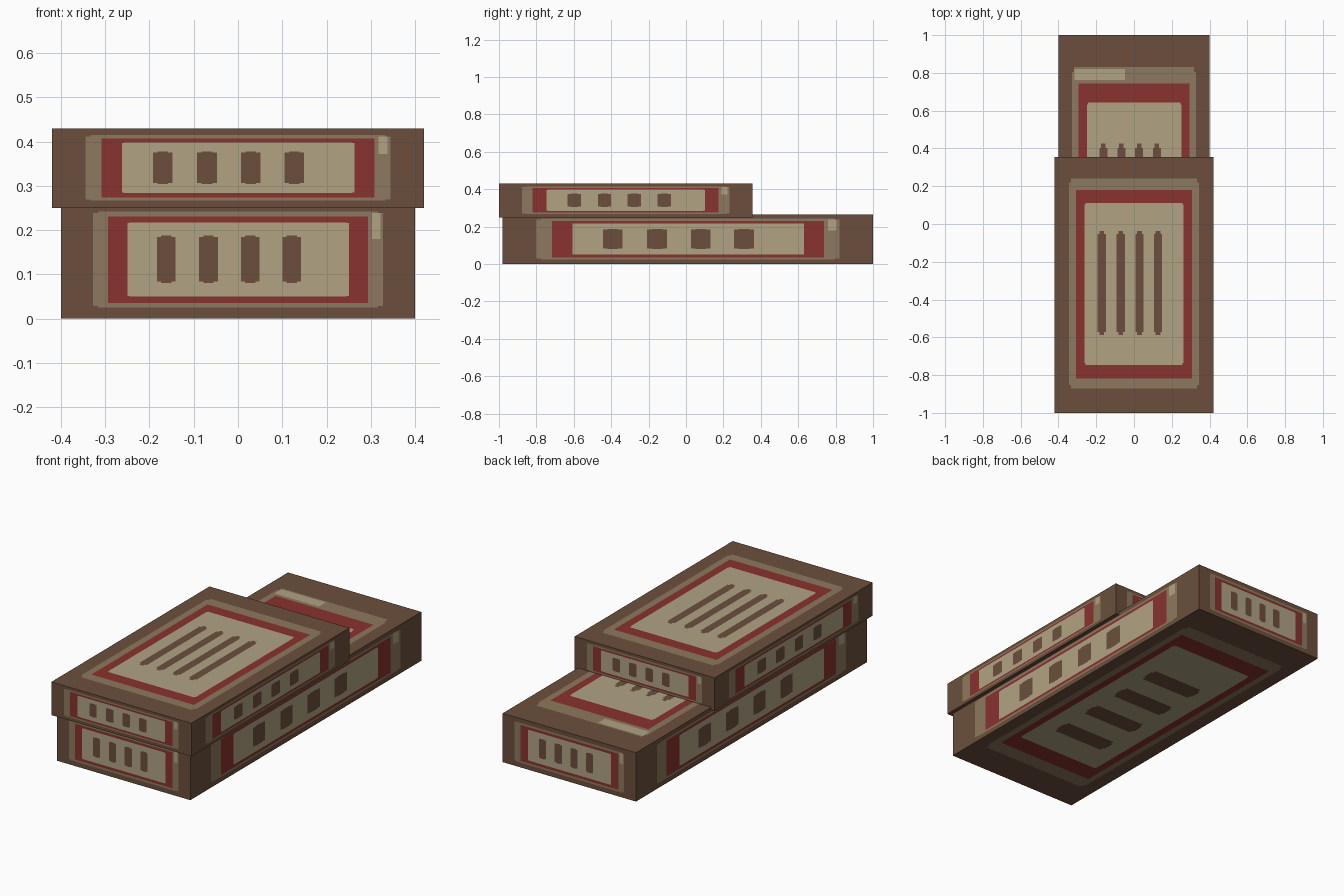
import bpy, bmesh
from mathutils import Vector

if "Cube" in bpy.data.objects:
    bpy.data.objects.remove(bpy.data.objects["Cube"])


def material(name, r, g, b):
    m = bpy.data.materials.new(name)
    m.diffuse_color = [*(((c / 255 + 0.055) / 1.055) ** 2.4 for c in (r, g, b)), 1]
    m.use_nodes = True
    m.node_tree.nodes["Principled BSDF"].inputs["Base Color"].default_value = m.diffuse_color
    return m


BROWN, TAN, RED, CREAM = range(4)
MATS = [material("brown cover", 107, 79, 60), material("tan border", 141, 121, 94),
        material("red frame", 136, 50, 46), material("cream panel", 177, 163, 132)]


def rounded(c, u0, u1, v0, v1, r):
    """Two crossed rectangles: a rectangle with notched corners."""
    return [(c, u0 + r, u1 - r, v0, v1), (c, u0, u1, v0 + r, v1 - r)]


# Painted panel shared by every face, in 0..1 face coordinates; later entries win
PANEL = rounded(TAN, 0.09, 0.91, 0.095, 0.915, 0.014)
PANEL += [(RED, 0.133, 0.867, 0.135, 0.87)]
PANEL += rounded(CREAM, 0.188, 0.813, 0.188, 0.82, 0.006)
for start in (0.271, 0.390, 0.508, 0.625):
    PANEL += rounded(BROWN, start, start + 0.053, 0.305, 0.71, 0.012)

# Worn light patches in the tan border
SIDE_WEAR = [(CREAM, 0.878, 0.902, 0.68, 0.9)]
TOP_WEAR = [(CREAM, 0.105, 0.44, 0.88, 0.91)]


def painted_face(bm, center, size, n, u, rects):
    """One box side cut into cells, coloured by the rectangles they lie in."""
    v = n.cross(u)
    dims = [abs(a.dot(size)) for a in (u, v, n)]
    cu = sorted({0, 1} | {round(x, 4) for r in rects for x in r[1:3]})
    cv = sorted({0, 1} | {round(x, 4) for r in rects for x in r[3:5]})
    grid = [[bm.verts.new(center + n * dims[2] / 2 + u * (a - 0.5) * dims[0]
                          + v * (b - 0.5) * dims[1]) for b in cv] for a in cu]
    for i in range(len(cu) - 1):
        for j in range(len(cv) - 1):
            f = bm.faces.new((grid[i][j], grid[i + 1][j], grid[i + 1][j + 1], grid[i][j + 1]))
            a, b = (cu[i] + cu[i + 1]) / 2, (cv[j] + cv[j + 1]) / 2
            for c, u0, u1, v0, v1 in rects:
                if u0 < a < u1 and v0 < b < v1:
                    f.material_index = c


def block(name, lo, hi, top_wear):
    lo, hi = Vector(lo), Vector(hi)
    center, size = (lo + hi) / 2, hi - lo
    X, Y, Z = Vector((1, 0, 0)), Vector((0, 1, 0)), Vector((0, 0, 1))
    bm = bmesh.new()
    for n in (X, -X, Y, -Y):
        painted_face(bm, center, size, n, Z.cross(n), PANEL + SIDE_WEAR)
    painted_face(bm, center, size, Z, X, PANEL + top_wear)
    painted_face(bm, center, size, -Z, Y, PANEL)
    bmesh.ops.remove_doubles(bm, verts=bm.verts, dist=1e-5)
    mesh = bpy.data.meshes.new(name)
    bm.to_mesh(mesh)
    bm.free()
    for m in MATS:
        mesh.materials.append(m)
    bpy.context.collection.objects.link(bpy.data.objects.new(name, mesh))


# Long lower block and shorter upper block resting toward the front
block("lower_block", (-0.40, -0.98, 0), (0.40, 1.0, 0.265), TOP_WEAR)
block("upper_block", (-0.42, -1.0, 0.25), (0.42, 0.355, 0.43), [])
